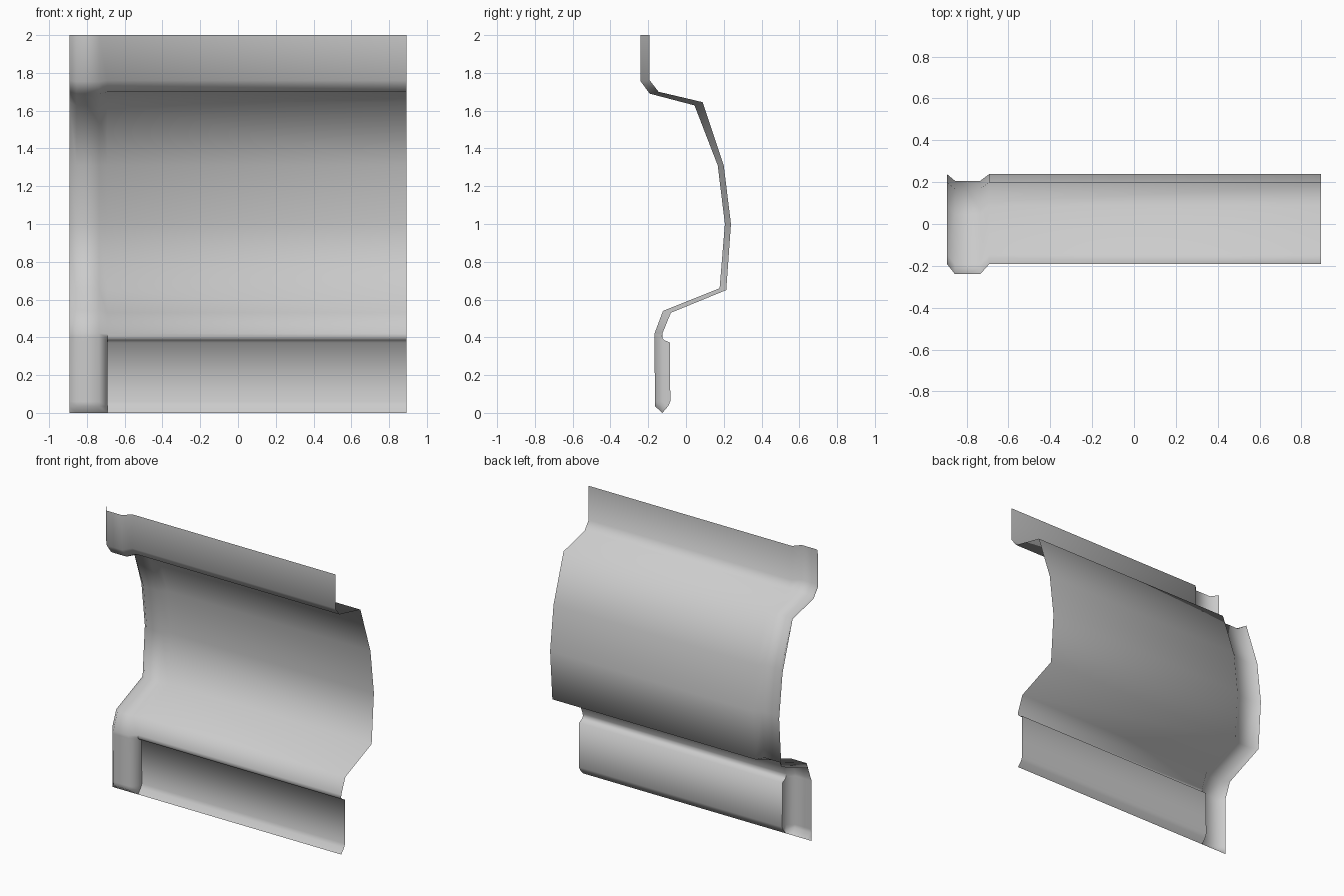
import bpy, bmesh, math

if "Cube" in bpy.data.objects:
    bpy.data.objects.remove(bpy.data.objects["Cube"])

# Profiles as (y, z) from top to bottom
main = [(-.192, 2), (-.192, 1.76), (-.145, 1.70), (.088, 1.645), (.20, 1.31),
        (.238, 1.0), (.213, .65), (-.08, .53), (-.125, .42), (-.127, .40),
        (-.115, .385), (-.085, .372), (-.083, .06), (-.095, .035), (-.125, 0)]
rib = [(-.24, 2), (-.24, 1.755), (-.192, 1.69), (.045, 1.628), (.168, 1.31),
       (.206, 1.0), (.178, .66), (-.122, .54), (-.167, .42), (-.167, .40),
       (-.167, .385), (-.167, .372), (-.164, .06), (-.164, .035), (-.125, 0)]
# Edge of the rib: follows the panel above, drops straight down below
edge = main[:9] + [(-.125, z) for _, z in main[9:]]

# Skin the profiles along x
stations = [(-.893, edge), (-.855, rib), (-.735, rib), (-.692, edge),
            (-.692, main), (.893, main)]
bm = bmesh.new()
cols = [[bm.verts.new((x, y, z)) for y, z in prof] for x, prof in stations]
for a, b in zip(cols, cols[1:]):
    for i in range(len(main) - 1):
        bm.faces.new((a[i], a[i + 1], b[i + 1], b[i]))
bmesh.ops.remove_doubles(bm, verts=bm.verts, dist=.0005)
bmesh.ops.dissolve_degenerate(bm, edges=bm.edges, dist=.0005)

# Siding panel object
mesh = bpy.data.meshes.new("siding_panel")
bm.to_mesh(mesh)
bm.free()
panel = bpy.data.objects.new("siding_panel", mesh)
bpy.context.collection.objects.link(panel)
bpy.context.view_layer.objects.active = panel
panel.select_set(True)
bpy.ops.object.shade_smooth_by_angle(angle=math.radians(75))
